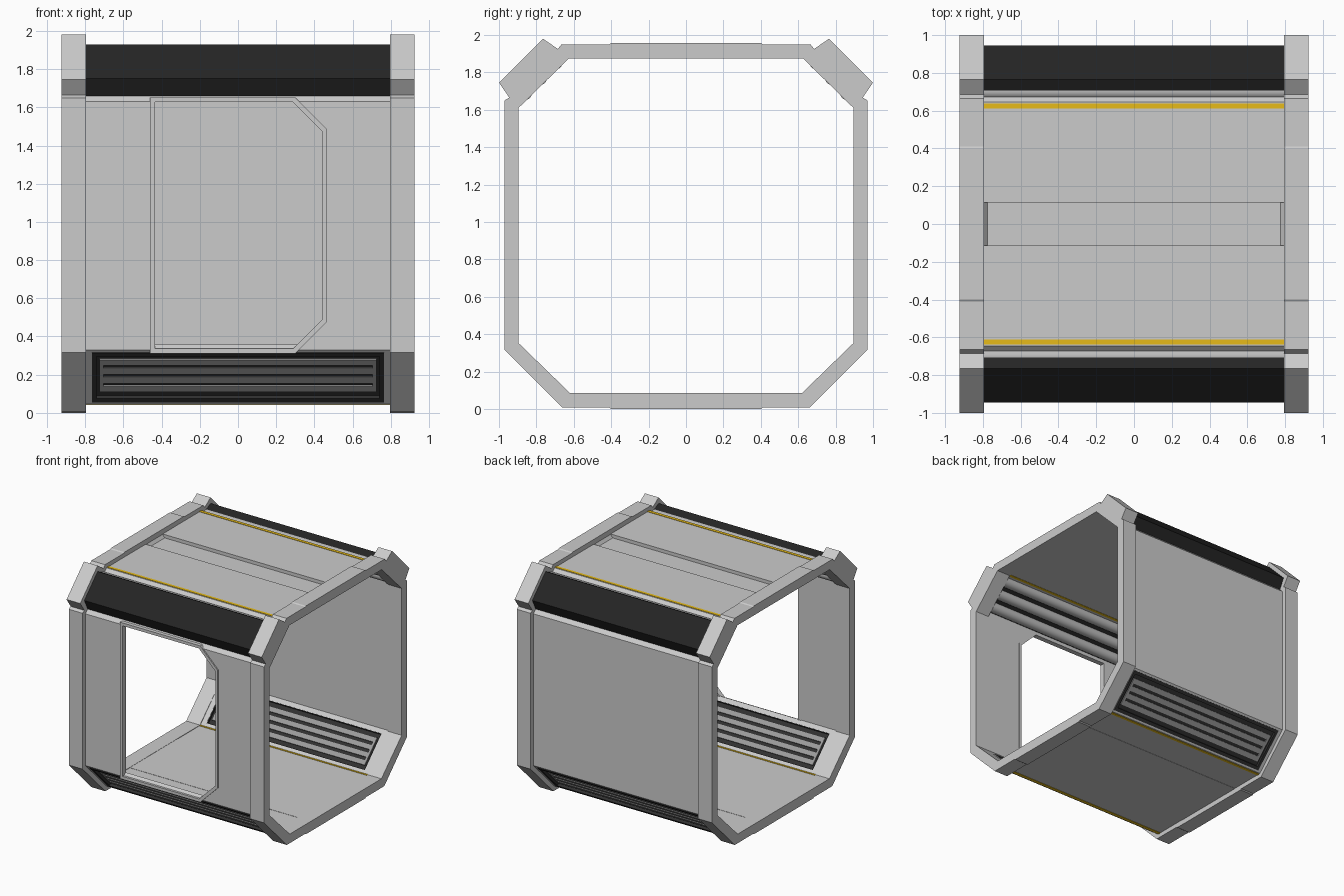
import bpy, bmesh, math
from mathutils import Vector, geometry

if "Cube" in bpy.data.objects:
    bpy.data.objects.remove(bpy.data.objects["Cube"])


def material(name, rgb):
    m = bpy.data.materials.new(name)
    m.diffuse_color = (*rgb, 1)
    m.use_nodes = True
    m.node_tree.nodes["Principled BSDF"].inputs["Base Color"].default_value = m.diffuse_color
    return m


FRAME = material("frame_grey", (0.64, 0.64, 0.64))
BLACK = material("black", (0.018, 0.018, 0.018))
DARK = material("vent_dark", (0.03, 0.03, 0.03))
SLAT = material("slat_grey", (0.33, 0.33, 0.33))
PIPE = material("pipe_grey", (0.5, 0.5, 0.5))
YELLOW = material("yellow", (0.8, 0.5, 0.01))

W = 0.797          # half width of the panels between the two end frames
R2 = math.sqrt(0.5)


# Mappings from profile coordinates (u, v) and depth w to space
def YZ(u, v, w):
    return (w, u, v)


def XZ(u, v, w):
    return (u, w, v)


def lower_corner(side):
    """u along x, v up the lower slanted face, w outwards from it"""
    return lambda u, v, w: (u, side * (0.7875 + (v + w) * R2), 0.1875 + (v - w) * R2)


def prism(name, outer, a, b, to=YZ, hole=None, mat=None):
    loops = [outer] + ([hole] if hole else [])
    flat = [p for lp in loops for p in lp]
    bm = bmesh.new()
    lo = [bm.verts.new(to(u, v, a)) for u, v in flat]
    hi = [bm.verts.new(to(u, v, b)) for u, v in flat]
    if hole:
        caps = geometry.tessellate_polygon([[Vector((u, v, 0)) for u, v in lp] for lp in loops])
    else:
        caps = [range(len(outer))]
    for c in caps:
        bm.faces.new([lo[i] for i in c])
        bm.faces.new([hi[i] for i in reversed(c)])
    start = 0
    for lp in loops:
        n = len(lp)
        for i in range(n):
            p, q = start + i, start + (i + 1) % n
            bm.faces.new((lo[p], lo[q], hi[q], hi[p]))
        start += n
    bmesh.ops.recalc_face_normals(bm, faces=bm.faces[:])
    me = bpy.data.meshes.new(name)
    bm.to_mesh(me)
    bm.free()
    if mat:
        me.materials.append(mat)
    ob = bpy.data.objects.new(name, me)
    bpy.context.collection.objects.link(ob)
    return ob


def rect(u0, u1, v0, v1):
    return [(u0, v0), (u1, v0), (u1, v1), (u0, v1)]


def mirrored(half):
    return half + [(-y, z) for y, z in reversed(half)]


# End frames: octagonal rings with heavy blocks at the upper corners
ring_outer = mirrored([(0.40, 0), (0.41, 0.007), (0.66, 0.007), (0.97, 0.315), (0.97, 1.65),
                       (0.945, 1.665), (1.0, 1.745), (0.765, 1.98), (0.685, 1.925),
                       (0.665, 1.95), (0.41, 1.95), (0.40, 1.956)])
ring_inner = mirrored([(0.62, 0.085), (0.895, 0.352), (0.895, 1.61), (0.625, 1.875)])
for s, label in ((-1, "left"), (1, "right")):
    prism(label + "_end_frame", ring_outer, s * 0.925, s * 0.795, hole=ring_inner, mat=FRAME)

# Roof with a shallow channel along the middle
prism("roof", mirrored([(0.115, 1.885), (0.115, 1.915), (0.645, 1.915), (0.68, 1.88), (0.68, 1.877)]),
      -W, W)
prism("roof_channel_floor", rect(-0.114, 0.114, 1.883, 1.887), -W, W, mat=FRAME)
for s in (-1, 1):
    prism("roof_channel_end", [(s * W, 1.914), (s * 0.775, 1.887), (s * W, 1.887)],
          -0.114, 0.114, XZ, mat=FRAME)

# Floor with a darker walkway
prism("floor", mirrored([(0.645, 0.045), (0.62, 0.081)]), -W, W)
prism("floor_walkway", rect(-0.33, 0.33, 0.043, 0.083), -W, W, mat=FRAME)

# Back wall, and front wall split around the doorway
prism("back_wall", [(0.93, 0.33), (0.93, 1.63), (0.90, 1.66), (0.90, 0.30)], -W, W)
prism("front_wall_left", rect(-W, -0.45, 0.33, 1.63), -0.93, -0.90, XZ)
prism("front_wall_right", [(W, 0.33), (W, 1.63), (0.30, 1.63), (0.455, 1.485),
                           (0.455, 0.485), (0.30, 0.33)], -0.93, -0.90, XZ)
prism("front_wall_top_edge", [(-0.93, 1.63), (-0.90, 1.66), (-0.90, 1.63)], -W, W)
prism("front_wall_bottom_edge", [(-0.93, 0.33), (-0.90, 0.30), (-0.90, 0.33)], -W, W)


# Doorway trim with two cut corners
def door(left, right, low, high, cut):
    return [(left, low), (cut, low), (right, low + right - cut),
            (right, high - right + cut), (cut, high), (left, high)]


prism("door_trim", door(-0.46, 0.465, 0.312, 1.652, 0.30), -0.94, -0.897, XZ,
      hole=door(-0.435, 0.443, 0.337, 1.627, 0.288), mat=FRAME)

for s, label in ((-1, "front"), (1, "back")):
    # Black bevelled cover on the upper corner
    cover = [(0.675, 1.885), (0.765, 1.93), (0.945, 1.75), (0.90, 1.66)]
    prism(label + "_upper_cover", [(s * y, z) for y, z in cover], -W, W, mat=BLACK)

    # Round pipes inside the upper corner
    for i in (-1, 0, 1):
        y, z = s * (0.785 + i * 0.082), 1.775 - i * 0.082
        circle = [(y + 0.044 * math.cos(k * math.pi / 12), z + 0.044 * math.sin(k * math.pi / 12))
                  for k in range(24)]
        pipe = prism(label + "_pipe", circle, -W, W, mat=PIPE)
        bpy.ops.object.select_all(action='DESELECT')
        pipe.select_set(True)
        bpy.context.view_layer.objects.active = pipe
        bpy.ops.object.shade_smooth_by_angle(angle=math.radians(40))

    # Yellow edge strips on roof and floor, visible inside and out
    y0, y1 = sorted((s * 0.612, s * 0.638))
    prism(label + "_roof_strip", rect(y0, y1, 1.875, 1.918), -W, W, mat=YELLOW)
    prism(label + "_floor_strip", rect(y0, y1, 0.042, 0.084), -W, W, mat=YELLOW)

    # Lower slanted panel with a slatted vent
    to = lower_corner(s)
    prism(label + "_vent_surround", rect(-W, W, -0.2, 0.2), -0.04, 0, to,
          hole=rect(-0.75, 0.75, -0.16, 0.16))
    prism(label + "_vent_frame", rect(-0.765, 0.765, -0.183, 0.183), -0.038, 0.004, to,
          hole=rect(-0.742, 0.742, -0.155, 0.155), mat=DARK)
    prism(label + "_vent_back", rect(-0.75, 0.75, -0.16, 0.16), -0.024, -0.018, to, mat=DARK)
    for i in range(4):
        v = (i - 1.5) * 0.066
        prism(label + "_vent_slat", rect(-0.705, 0.705, v - 0.021, v + 0.021),
              -0.034, -0.008, to, mat=SLAT)
    for e in (-1, 1):
        u0, u1 = sorted((e * 0.705, e * 0.725))
        prism(label + "_vent_slat_end", rect(u0, u1, -0.12, 0.12), -0.034, -0.008, to, mat=SLAT)
